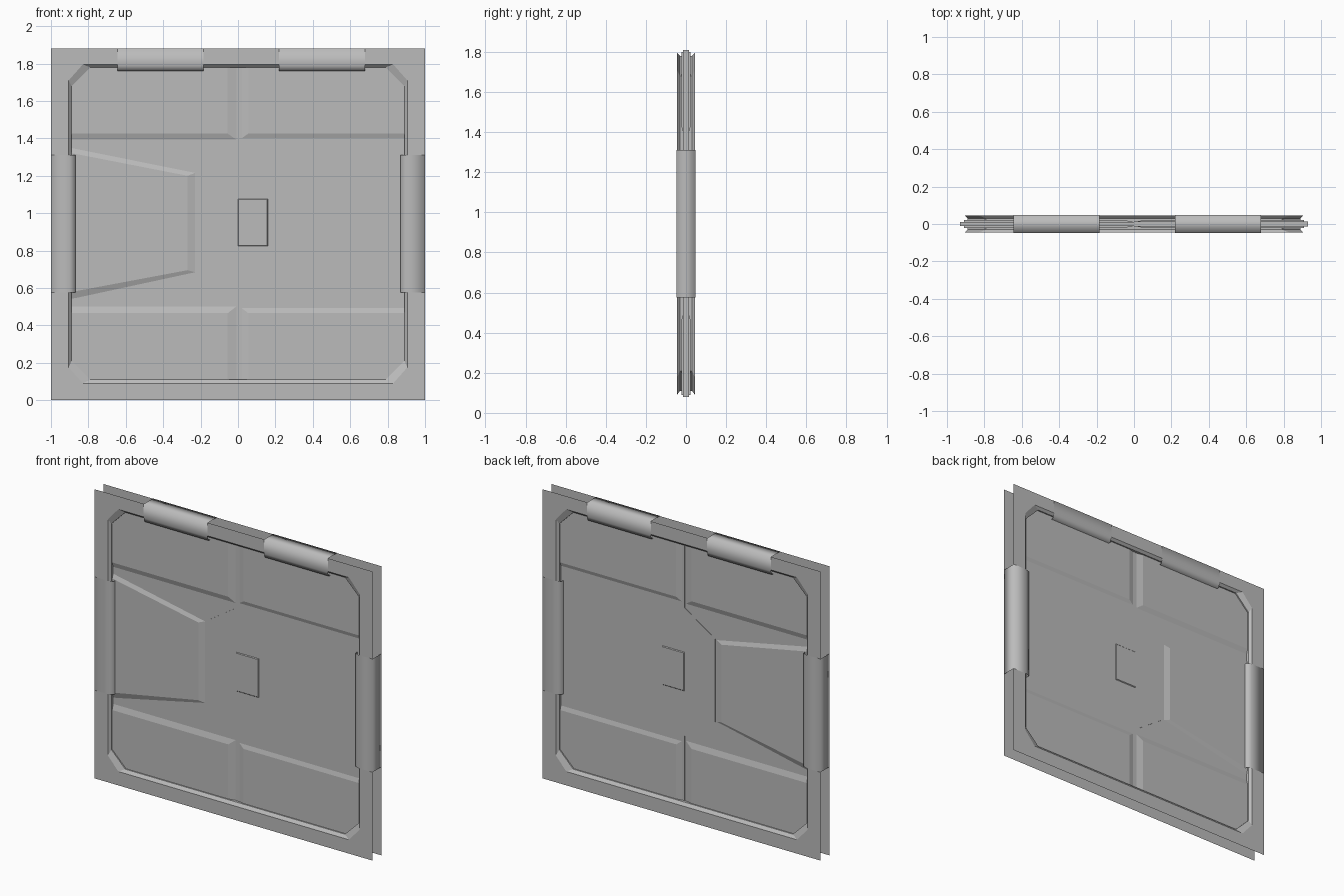
import bpy, bmesh

if "Cube" in bpy.data.objects:
    bpy.data.objects.remove(bpy.data.objects["Cube"])

steel = bpy.data.materials.new("grey_steel")
steel.diffuse_color = (0.5, 0.5, 0.5, 1)
steel.use_nodes = True
steel.node_tree.nodes["Principled BSDF"].inputs["Base Color"].default_value = steel.diffuse_color


def make(name, rings, bridge_ends=False, caps=False, smooth=False):
    """Skin a list of matching closed rings into one mesh."""
    bm = bmesh.new()
    vs = [[bm.verts.new(p) for p in r] for r in rings]
    pairs = list(zip(vs, vs[1:]))
    if bridge_ends:
        pairs.append((vs[-1], vs[0]))
    n = len(vs[0])
    for a, b in pairs:
        for i in range(n):
            j = (i + 1) % n
            bm.faces.new((a[i], a[j], b[j], b[i]))
    if caps:
        bm.faces.new(vs[0])
        bm.faces.new(vs[-1])
    bmesh.ops.recalc_face_normals(bm, faces=bm.faces)
    me = bpy.data.meshes.new(name)
    bm.to_mesh(me)
    bm.free()
    me.materials.append(steel)
    for p in me.polygons:
        p.use_smooth = smooth
    ob = bpy.data.objects.new(name, me)
    bpy.context.collection.objects.link(ob)
    return ob


def at_y(pts, y):
    return [(x, y, z) for x, z in pts]


def octagon(x, z0, z1, cx, cz):
    """Rectangle with cut corners, in the xz plane."""
    return [(-x, z0 + cz), (-x + cx, z0), (x - cx, z0), (x, z0 + cz),
            (x, z1 - cz), (x - cx, z1), (-x + cx, z1), (-x, z1 - cz)]


# Frame: two open sheets with a bevelled rim leading in to the door slot
H = 1.88
outer = [(-1, 0.19), (-0.83, 0), (0.83, 0), (1, 0.19),
         (1, 1.7), (0.83, H), (-0.83, H), (-1, 1.7)]
mouth = octagon(0.905, 0.09, 1.795, 0.075, 0.085)
throat = octagon(0.89, 0.11, 1.78, 0.10, 0.10)
for side, s in (("front", -1), ("back", 1)):
    make(side + "_frame", [at_y(outer, s * 0.045), at_y(mouth, s * 0.045),
                           at_y(throat, s * 0.03), at_y(throat, s * 0.012)])
    # square outer corners of the sheet
    for sx in (-1, 1):
        for z, zc in ((0, 0.19), (H, 1.7)):
            tri = [(sx, s * 0.045, zc), (sx, s * 0.045, z), (sx * 0.83, s * 0.045, z)]
            me = bpy.data.meshes.new("frame_corner")
            order = (0, 1, 2) if sx * s * (1 if z else -1) < 0 else (2, 1, 0)
            me.from_pydata(tri, [], [order])
            me.materials.append(steel)
            bpy.context.collection.objects.link(
                bpy.data.objects.new(side + "_frame_corner", me))

# Door leaves meeting along a stepped seam
seam = [(0, 1.81), (0, 1.365), (-0.22, 1.22), (-0.22, 0.68), (0, 0.53), (0, 0.08)]
for name, x, t in (("left_door", -0.93, 0.012), ("right_door", 0.93, 0.0145)):
    leaf = seam + [(x, 0.08), (x, 1.81)]
    make(name, [at_y(leaf, -t), at_y(leaf, t)], caps=True)


def raised(name, base, top, height=0.022, foot=0.011):
    """Bevelled panel standing proud on both faces of the door."""
    make(name, [at_y(top, -height), at_y(base, -foot),
                at_y(base, foot), at_y(top, height)], caps=True)


# Raised upper and lower panels, one pair on each leaf
for side, s in (("left", -1), ("right", 1)):
    for lvl, edge, inner, end in (("upper", 1.39, 1.425, 1.80), ("lower", 0.505, 0.465, 0.09)):
        raised(f"{side}_{lvl}_panel",
               [(s * 0.004, edge), (s * 0.91, edge), (s * 0.91, end), (s * 0.004, end)],
               [(s * 0.055, inner), (s * 0.91, inner), (s * 0.91, end), (s * 0.055, end)])

# Tapered raised panel on the left leaf
raised("tapered_panel",
       [(-0.91, 1.355), (-0.225, 1.217), (-0.225, 0.683), (-0.91, 0.535)],
       [(-0.91, 1.325), (-0.27, 1.20), (-0.27, 0.695), (-0.91, 0.575)])

# Small plate in the middle of the door
raised("centre_plate",
       [(-0.003, 0.82), (0.163, 0.82), (0.163, 1.08), (-0.003, 1.08)],
       [(0.003, 0.828), (0.156, 0.828), (0.156, 1.072), (0.003, 1.072)], 0.019)

# Clamps: hollow sleeves around the frame, d = distance in from its outer edge
Y = 0.0475
section = [(0, -Y), (0.1, -Y), (0.13, -0.036), (0.13, 0.036), (0.1, Y), (0, Y)]
for side, s in (("left", -1), ("right", 1)):
    make(side + "_clamp", [[(s * (1 - d), y, z) for d, y in section]
                           for z in (0.575, 1.312)], smooth=True)
for i, x0 in enumerate((-0.645, 0.22)):
    make(f"top_clamp_{i + 1}", [[(x, y, H - d * 0.92) for d, y in section]
                                for x in (x0, x0 + 0.46)], smooth=True)
